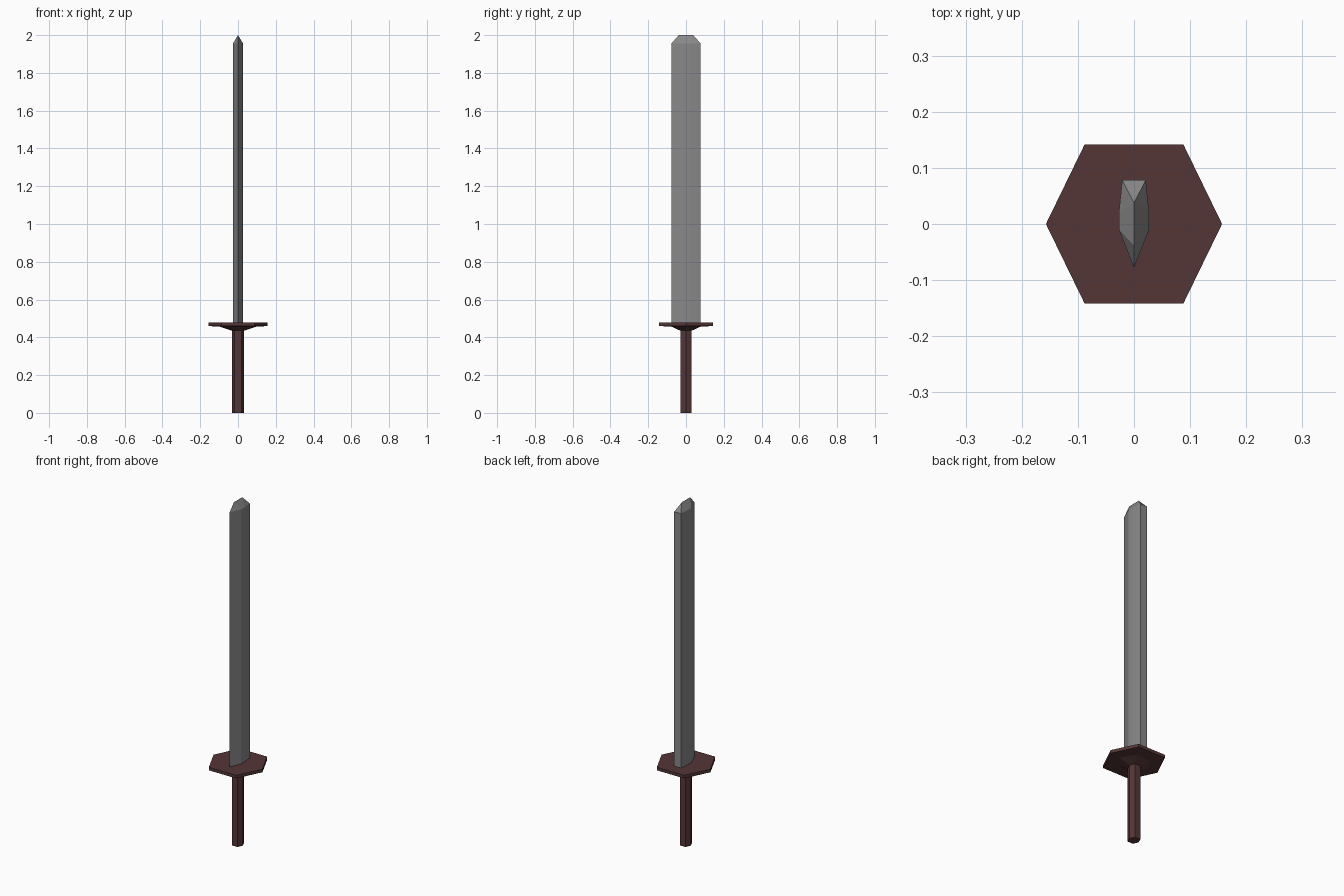
import bpy
import bmesh

cube = bpy.data.objects.get("Cube")
if cube:
    bpy.data.objects.remove(cube, do_unlink=True)


def make_material(name, rgb):
    mat = bpy.data.materials.new(name)
    mat.use_nodes = True
    colour = (*rgb, 1)
    mat.diffuse_color = colour
    bsdf = mat.node_tree.nodes["Principled BSDF"]
    bsdf.inputs["Base Color"].default_value = colour
    bsdf.inputs["Roughness"].default_value = 0.6
    return mat


def hexagon(half_x, half_y):
    """Hexagon outline with corners on the x axis and flat sides facing y."""
    k = half_x * 0.56
    return [(half_x, 0), (k, half_y), (-k, half_y),
            (-half_x, 0), (-k, -half_y), (k, -half_y)]


def loft(bm, sections):
    """Join matching outlines (outline, z) with side walls; return the vertex rings."""
    rings = [[bm.verts.new((x, y, z)) for x, y in outline] for outline, z in sections]
    for low, high in zip(rings, rings[1:]):
        n = len(low)
        for i in range(n):
            j = (i + 1) % n
            bm.faces.new((low[i], low[j], high[j], high[i]))
    bm.faces.new(rings[0][::-1])
    return rings


def finish(bm, name, mat):
    bmesh.ops.recalc_face_normals(bm, faces=bm.faces[:])
    mesh = bpy.data.meshes.new(name)
    bm.to_mesh(mesh)
    bm.free()
    mesh.materials.append(mat)
    obj = bpy.data.objects.new(name, mesh)
    bpy.context.collection.objects.link(obj)
    return obj


steel = make_material("grey steel", (0.25, 0.25, 0.25))
wood = make_material("dark red brown", (0.09, 0.037, 0.037))

# Handle: straight hexagonal grip
bm = bmesh.new()
rings = loft(bm, [(hexagon(0.031, 0.03), 0), (hexagon(0.031, 0.03), 0.44)])
bm.faces.new(rings[-1])
finish(bm, "handle", wood)

# Guard: hexagonal plate with a collar flaring out of the grip
bm = bmesh.new()
rings = loft(bm, [(hexagon(0.031, 0.03), 0.435),
                  (hexagon(0.095, 0.075), 0.456),
                  (hexagon(0.157, 0.142), 0.46),
                  (hexagon(0.157, 0.142), 0.478)])
bm.faces.new(rings[-1])
finish(bm, "guard", wood)

# Blade: single edge towards the front, flat spine at the back
side = [(0.027, -0.01), (0.027, 0.02), (0.021, 0.078)]
outline = [(0, -0.078)] + side + [(-x, y) for x, y in reversed(side)]
bm = bmesh.new()
top = loft(bm, [(outline, 0.47), (outline, 1.955)])[-1]

# Tip: facets rising to a short ridge
front = bm.verts.new((0, -0.038, 2))
back = bm.verts.new((0, 0.038, 2))
edge, r1, r2, r3, l3, l2, l1 = top
for near, mid, far in ((r1, r2, r3), (l1, l2, l3)):
    bm.faces.new((edge, near, front))
    bm.faces.new((near, mid, back, front))
    bm.faces.new((mid, far, back))
bm.faces.new((r3, l3, back))
finish(bm, "blade", steel)
